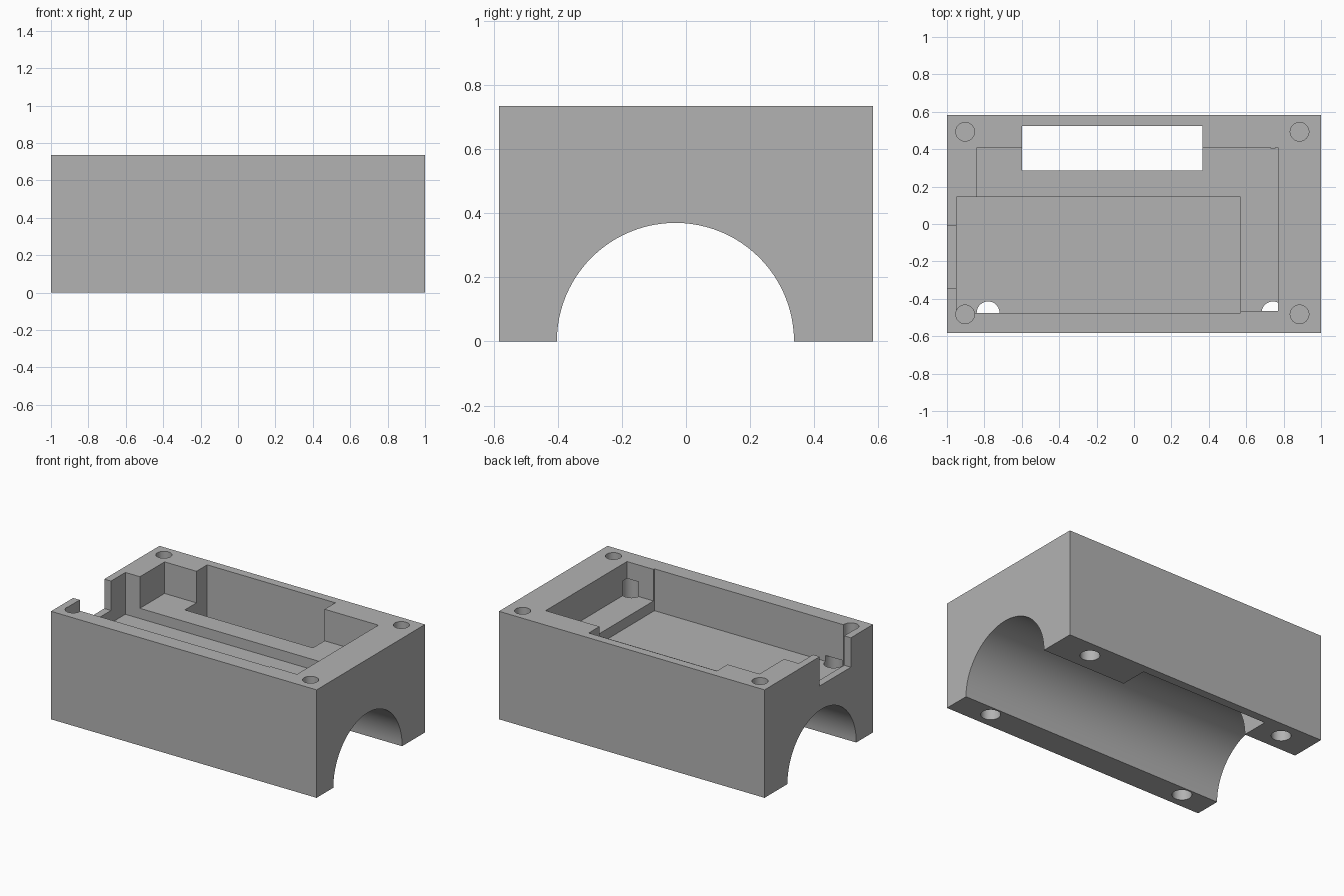
import bpy
from math import pi, radians

old = bpy.data.objects.get("Cube")
if old:
    bpy.data.objects.remove(old, do_unlink=True)

HEIGHT = 0.735
ABOVE = 0.9      # cutters reach past the top
BELOW = -0.2     # cutters reach past the bottom

grey = bpy.data.materials.new("plain grey")
grey.use_nodes = True
colour = (0.45, 0.45, 0.45, 1)
grey.diffuse_color = colour
grey.node_tree.nodes["Principled BSDF"].inputs["Base Color"].default_value = colour


def box(name, x, y, z):
    """Box from (low, high) ranges on each axis."""
    ranges = (x, y, z)
    bpy.ops.mesh.primitive_cube_add(size=1, location=[(a + b) / 2 for a, b in ranges])
    ob = bpy.context.object
    ob.name = name
    ob.scale = [b - a for a, b in ranges]
    bpy.ops.object.transform_apply(location=True, rotation=True, scale=True)
    ob.data.materials.append(grey)
    return ob


def post(name, x, y, radius, z):
    """Upright cylinder between two heights."""
    bpy.ops.mesh.primitive_cylinder_add(vertices=32, radius=radius, depth=z[1] - z[0],
                                        location=(x, y, sum(z) / 2))
    ob = bpy.context.object
    ob.name = name
    ob.data.materials.append(grey)
    return ob


# Solid block
body = box("housing_body", (-1, 1), (-0.583, 0.583), (0, HEIGHT))
cutters = []

# Half-round channel along the underside
bpy.ops.mesh.primitive_cylinder_add(vertices=96, radius=0.37, depth=3,
                                    location=(0, -0.033, 0), rotation=(0, pi / 2, 0))
channel = bpy.context.object
channel.name = "channel_cutter"
channel.data.materials.append(grey)
cutters.append(channel)

# Stepped pocket, side notch and through slot
cutters += [
    box("shallow_pocket_cutter", (-0.84, 0.77), (-0.465, 0.41), (0.52, ABOVE)),
    box("deep_pocket_cutter", (-0.95, 0.57), (-0.475, 0.145), (0.45, ABOVE)),
    box("side_notch_cutter", (-1.2, -0.9), (-0.345, -0.01), (0.535, ABOVE)),
    box("slot_cutter", (-0.6, 0.365), (0.285, 0.525), (BELOW, ABOVE)),
]

# Lid screw holes in the top corners
for x in (-0.903, 0.885):
    for y in (-0.483, 0.493):
        cutters.append(post("lid_hole_cutter", x, y, 0.05, (0.4, ABOVE)))

# Mounting holes in the underside
for x, top in ((-0.78, 0.49), (0.743, 0.62)):
    for y in (-0.475, 0.467):
        cutters.append(post("mount_hole_cutter", x, y, 0.061, (BELOW, top)))

# Carve each cutter out of the block
bpy.ops.object.select_all(action="DESELECT")
body.select_set(True)
bpy.context.view_layer.objects.active = body
for cutter in cutters:
    mod = body.modifiers.new("cut", "BOOLEAN")
    mod.operation = "DIFFERENCE"
    mod.solver = "EXACT"
    mod.object = cutter
    bpy.ops.object.modifier_apply(modifier=mod.name)
    bpy.data.objects.remove(cutter, do_unlink=True)

bpy.ops.object.shade_smooth_by_angle(angle=radians(30))
